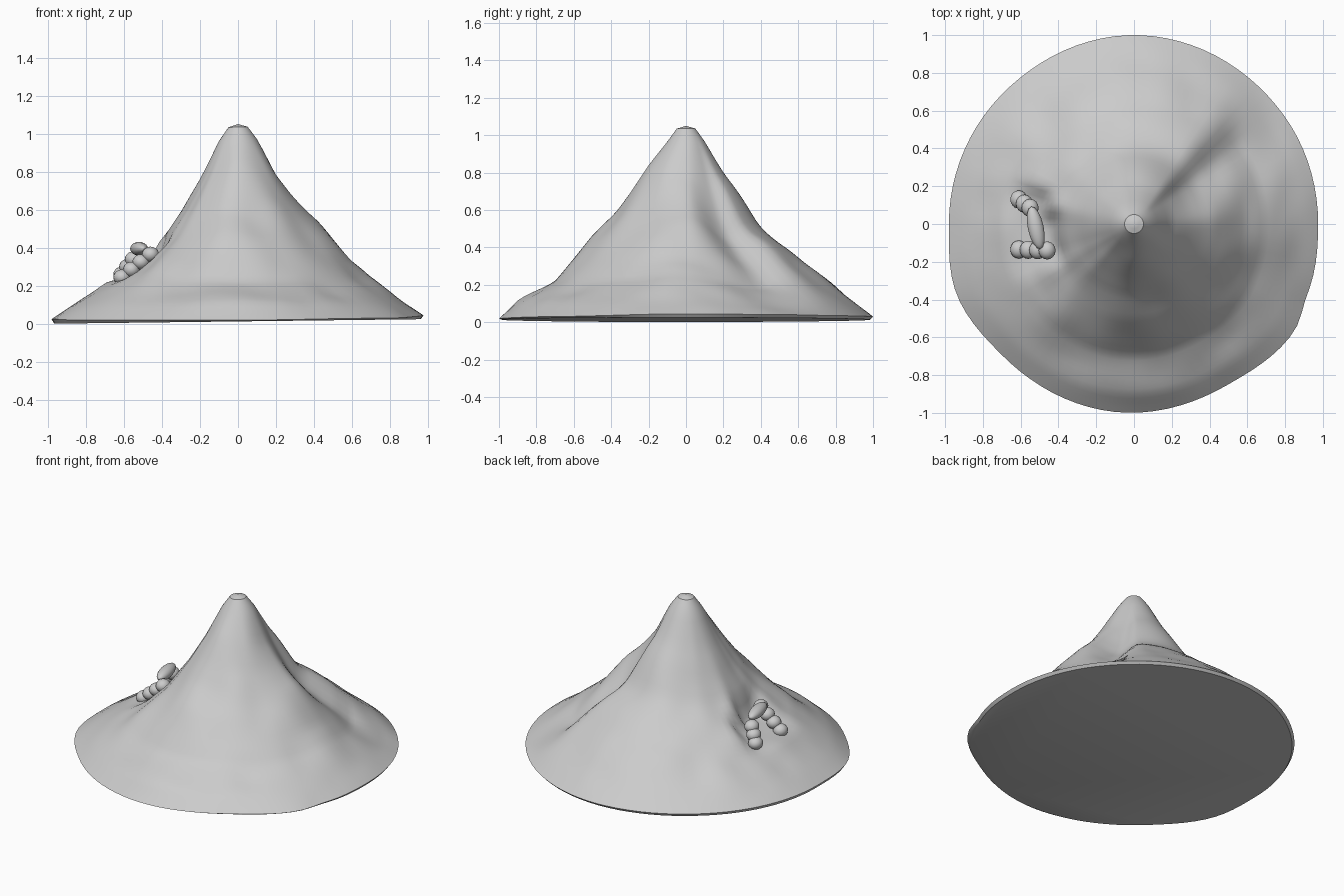
import bpy, bmesh, math
from mathutils import Vector, noise

if "Cube" in bpy.data.objects:
    bpy.data.objects.remove(bpy.data.objects["Cube"])

# Radial stations and slope heights (angle in degrees: heights at each station)
R = [0, .05, .1, .2, .3, .38, .43, .5, .6, .7, .9, 1]
SLOPES = {
    0:   [.78, .67, .58, .53, .45, .33, .24, .11, .045],
    36:  [.75, .57, .45, .40, .34, .27, .18, .08, .04],
    54:  [.79, .65, .53, .48, .43, .36, .28, .12, .035],
    90:  [.80, .65, .53, .48, .42, .345, .27, .11, .03],
    135: [.77, .60, .49, .44, .38, .30, .23, .09, .025],
    157: [.76, .59, .47, .42, .37, .31, .22, .09, .025],
    166: [.76, .59, .48, .43, .29, .245, .21, .09, .025],
    180: [.76, .58, .46, .30, .28, .24, .21, .09, .025],
    212: [.77, .60, .49, .43, .38, .29, .22, .09, .02],
    230: [.79, .64, .53, .48, .42, .33, .24, .10, .02],
    270: [.84, .69, .58, .53, .46, .34, .23, .11, .02],
    315: [.82, .66, .56, .50, .43, .32, .22, .10, .03],
}
SLOPES[198] = SLOPES[180]  # the entrance hollow has a level floor
RIM = {0: .975, 36: .98, 90: 1.0, 135: .98, 180: .98, 202: 1.01, 225: .985,
       265: 1.0, 300: .985, 326: 1.02, 338: .99}


def around(table, deg):
    """Smoothly blend table entries around the circle."""
    keys = sorted(table)
    for i, a in enumerate(keys):
        b = keys[i + 1] if i + 1 < len(keys) else keys[0] + 360
        if a <= deg < b:
            t = (deg - a) / (b - a)
            return table[a], table[b % 360], t * t * (3 - 2 * t)


def rim_radius(deg):
    a, b, t = around(RIM, deg)
    return a + (b - a) * t


def height(r, deg):
    a, b, t = around(SLOPES, deg)
    h = [1.05, 1.035, .967] + [p + (q - p) * t for p, q in zip(a, b)]
    for i in range(len(R) - 1):
        if r <= R[i + 1] + 1e-6:
            f = (r - R[i]) / (R[i + 1] - R[i])
            z = h[i] + (h[i + 1] - h[i]) * f
            break
    rad = math.radians(deg)
    bump = noise.noise(Vector((r * math.cos(rad), r * math.sin(rad), 0)) * 5)
    return z + .022 * bump * min(1, r * 4) * min(1, (1 - r) * 5)


# Hill: rings of vertices from the summit out to the rim, closed underneath
N = 90
rings = [i / 40 for i in range(1, 41)]
bm = bmesh.new()
top = bm.verts.new((0, 0, 1.05))
loops = []
for r in rings:
    loop = []
    for i in range(N):
        d = i * 360 / N
        # the uneven rim fades out toward the summit
        rr = r * (1 + (rim_radius(d) - 1) * r * r)
        a = math.radians(d)
        loop.append(bm.verts.new((rr * math.cos(a), rr * math.sin(a), height(r, d))))
    loops.append(loop)
# Thin rim edge and flat underside
base = [bm.verts.new((v.co.x * .985, v.co.y * .985, .013 + .012 * v.co.x)) for v in loops[-1]]
loops.append(base)
for i in range(N):
    bm.faces.new((top, loops[0][i], loops[0][(i + 1) % N]))
for p, q in zip(loops, loops[1:]):
    for i in range(N):
        j = (i + 1) % N
        bm.faces.new((p[i], q[i], q[j], p[j]))
bm.faces.new(base[::-1])
# Relax the slopes a little so folds read as soft creases
inner = [v for loop in loops[3:-2] for v in loop]
bmesh.ops.smooth_vert(bm, verts=inner, factor=.35, use_axis_z=True)
bmesh.ops.recalc_face_normals(bm, faces=bm.faces)
me = bpy.data.meshes.new("hill")
bm.to_mesh(me)
bm.free()
hill = bpy.data.objects.new("hill", me)
bpy.context.collection.objects.link(hill)
bpy.context.view_layer.objects.active = hill
hill.select_set(True)
bpy.ops.object.shade_smooth_by_angle(angle=math.radians(35))


def stone(name, loc, size, turn=0):
    bpy.ops.mesh.primitive_uv_sphere_add(segments=16, ring_count=10, radius=1,
                                         location=loc, rotation=(0, 0, turn))
    ob = bpy.context.object
    ob.name = name
    ob.scale = size
    bpy.ops.object.shade_smooth()


def pile(name, start, end, count):
    """Row of round stones leaning from start to end."""
    for k in range(count):
        stone(f"{name}_{k}", Vector(start).lerp(Vector(end), k / (count - 1)), (.045, .048, .041))


# Stone arch around the entrance hollow: two leaning piles and a lintel
pile("north_pile_stone", (-.61, .13, .26), (-.55, .085, .34), 3)
pile("south_pile_stone", (-.61, -.135, .245), (-.46, -.14, .365), 4)
stone("lintel_stone", (-.52, -.02, .395), (.042, .115, .036), math.radians(12))
